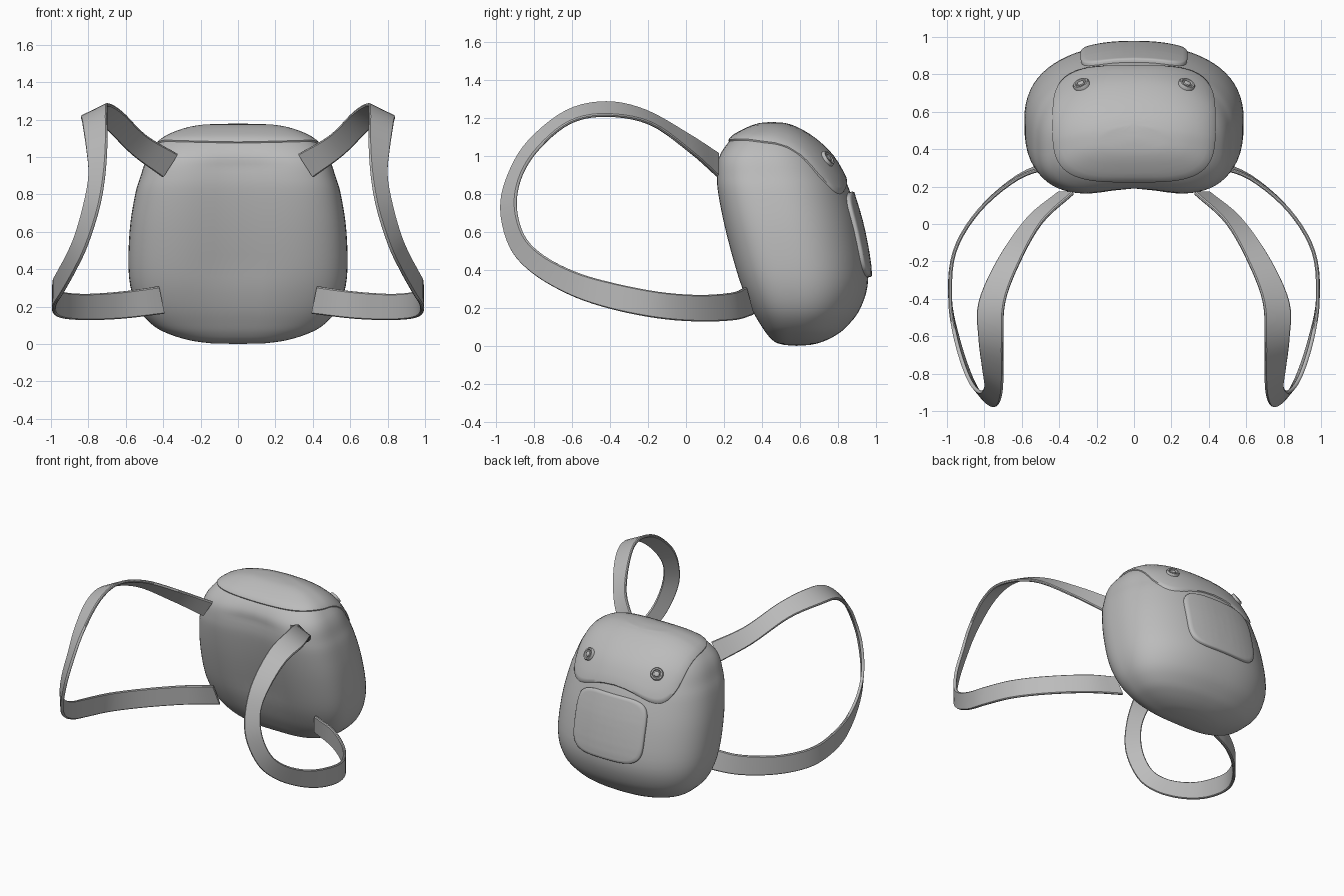
import bpy, bmesh, math
from mathutils import Vector
from mathutils.bvhtree import BVHTree

if "Cube" in bpy.data.objects:
    bpy.data.objects.remove(bpy.data.objects["Cube"])

grey = bpy.data.materials.new("grey fabric")
grey.diffuse_color = (0.5, 0.5, 0.5, 1)
grey.use_nodes = True
grey.node_tree.nodes["Principled BSDF"].inputs["Base Color"].default_value = grey.diffuse_color


def make(name, bm, angle=50):
    bmesh.ops.recalc_face_normals(bm, faces=bm.faces)
    me = bpy.data.meshes.new(name)
    bm.to_mesh(me)
    ob = bpy.data.objects.new(name, me)
    bpy.context.collection.objects.link(ob)
    me.materials.append(grey)
    bpy.ops.object.select_all(action='DESELECT')
    ob.select_set(True)
    bpy.context.view_layer.objects.active = ob
    bpy.ops.object.shade_smooth_by_angle(angle=math.radians(angle))
    return ob


def spline(rows, steps):
    """Catmull-Rom samples through rows of numbers."""
    P = [Vector(r) for r in rows]
    P = [2 * P[0] - P[1]] + P + [2 * P[-1] - P[-2]]
    out = []
    for i in range(1, len(P) - 2):
        a, b, c, d = P[i - 1:i + 3]
        for k in range(steps):
            t = k / steps
            out.append(0.5 * (2 * b + (c - a) * t + (2 * a - 5 * b + 4 * c - d) * t * t
                              + (3 * b - a - 3 * c + d) * t ** 3))
    return out + [P[-2]]


def bridge(bm, rings):
    for r0, r1 in zip(rings, rings[1:]):
        n = len(r0)
        for i in range(n):
            bm.faces.new((r0[i], r0[(i + 1) % n], r1[(i + 1) % n], r1[i]))


def power(v, e):
    return math.copysign(abs(v) ** e, v)


# Bag body: z, half width, front y, back y
levels = [(0.004, .15, .52, .65), (.018, .25, .47, .71), (.05, .36, .43, .78), (.1, .455, .39, .845),
          (.2, .54, .328, .92), (.36, .583, .258, .96), (.6, .58, .19, .925), (.8, .55, .148, .868),
          (.9, .52, .14, .826), (.98, .493, .15, .78), (1.04, .455, .185, .728), (1.1, .39, .25, .655),
          (1.145, .28, .335, .575), (1.163, .18, .39, .52)]
bm = bmesh.new()
rings, N = [], 72
for z, hw, yf, yb in spline(levels, 4):
    cy = yf + 0.45 * (yb - yf)
    dent = 0.05 * max(0, min(1, z / 0.4, (1.1 - z) / 0.15))
    ring = []
    for i in range(N):
        c, s = math.cos(2 * math.pi * i / N), math.sin(2 * math.pi * i / N)
        e = 2 / 2.25 if s > 0 else 2 / 3.2
        x = hw * power(c, e)
        y = cy + (yb - cy if s > 0 else cy - yf) * power(s, e)
        if s < 0:
            y += dent * math.exp(-(x / 0.22) ** 2) * min(1, -2 * s)
        ring.append(bm.verts.new((x, y, z)))
    rings.append(ring)
bridge(bm, rings)
for ring, z in ((rings[0], 0), (rings[-1], 1.168)):
    mid = bm.verts.new((0, sum(v.co.y for v in ring) / N, z))
    for i in range(N):
        bm.faces.new((ring[i], ring[(i + 1) % N], mid))
bmesh.ops.recalc_face_normals(bm, faces=bm.faces)
tree = BVHTree.FromBMesh(bm)
make("bag_body", bm, 80)


def patch(name, to_ray, half, n, thick, n_rings=14):
    """Raised panel laid on the body inside a rounded outline."""
    bm = bmesh.new()
    radii = [(k + 1) / n_rings * 0.965 for k in range(n_rings)] + [0.99, 1.0]
    offs = [thick] * n_rings + [thick * 0.7, -0.006]
    rings = []

    def place(u, v, off):
        o, d = to_ray(u, v)
        hit, nor, _, _ = tree.ray_cast(o, d)
        if hit is None:
            hit, nor, _, _ = tree.find_nearest(o + d)
        return bm.verts.new(hit + nor * off)
    for r, off in zip(radii, offs):
        ring = []
        for i in range(96):
            a = 2 * math.pi * i / 96
            ring.append(place(r * half[0] * power(math.cos(a), 2 / n),
                              r * half[1] * power(math.sin(a), 2 / n), off))
        rings.append(ring)
    bridge(bm, rings)
    mid = place(0, 0, thick)
    for i in range(96):
        bm.faces.new((rings[0][i], rings[0][(i + 1) % 96], mid))
    make(name, bm)


# Top flap and back pocket
patch("top_flap", lambda u, v: (Vector((u, .535 + v, 2)), Vector((0, 0, -1))), (.435, .31), 3.6, .011)
patch("back_pocket", lambda u, v: (Vector((u, 2, .585 + v)), Vector((0, -1, 0))), (.285, .225), 4.5, .02)

# Flap buttons: rim profile turned around the surface normal
profile = [(.045, -.01), (.045, .02), (.04, .027), (.031, .027), (.027, .018),
           (.021, .018), (.018, .026), (.009, .029)]
for side, sx in (("left", -1), ("right", 1)):
    hit, nor, _, _ = tree.ray_cast(Vector((sx * .277, .735, 2)), Vector((0, 0, -1)))
    rot = nor.to_track_quat('Z', 'Y')
    bm = bmesh.new()
    rings = [[bm.verts.new(hit + rot @ Vector((r * math.cos(a), r * math.sin(a), h)))
              for a in (2 * math.pi * i / 24 for i in range(24))] for r, h in profile]
    bridge(bm, rings)
    bm.faces.new(rings[-1])
    make(side + "_button", bm, 40)

# Shoulder straps: centre point and full width vector
strap = [(.365, .165, .955, .08, 0, -.125), (.53, .02, 1.065, .08, .02, -.1),
         (.67, -.2, 1.203, .11, .03, -.07), (.76, -.42, 1.247, .14, 0, -.07),
         (.765, -.62, 1.205, .13, .02, -.06), (.755, -.8, 1.06, .11, .06, -.03),
         (.755, -.9, .9, .085, .07, 0), (.785, -.935, .73, .08, .08, .02),
         (.84, -.89, .55, .06, .075, .06), (.895, -.78, .43, .04, .06, .09),
         (.95, -.6, .33, .02, .03, .12), (.983, -.4, .265, 0, 0, .14),
         (.96, -.15, .215, 0, 0, .14), (.83, .07, .198, 0, 0, .14),
         (.62, .25, .208, 0, -.01, .145), (.41, .33, .235, .03, -.04, .145)]
pts = spline(strap, 5)
# Flat cross-section with rounded edges (width share, thickness)
section = [(-.5, -.004), (-.46, -.01), (.46, -.01), (.5, -.004),
           (.5, .004), (.46, .01), (-.46, .01), (-.5, .004)]
for side, sx in (("left", -1), ("right", 1)):
    bm = bmesh.new()
    rings = []
    for i, p in enumerate(pts):
        a, b = pts[max(i - 1, 0)], pts[min(i + 1, len(pts) - 1)]
        tan = Vector(b[:3]) - Vector(a[:3])
        c, w = Vector(p[:3]), Vector(p[3:])
        nor = tan.cross(w).normalized()
        ring = []
        for s, h in section:
            q = c + w * s + nor * h
            ring.append(bm.verts.new((sx * q.x, q.y, q.z)))
        rings.append(ring)
    bridge(bm, rings)
    bm.faces.new(rings[0])
    bm.faces.new(rings[-1])
    make(side + "_shoulder_strap", bm, 40)
